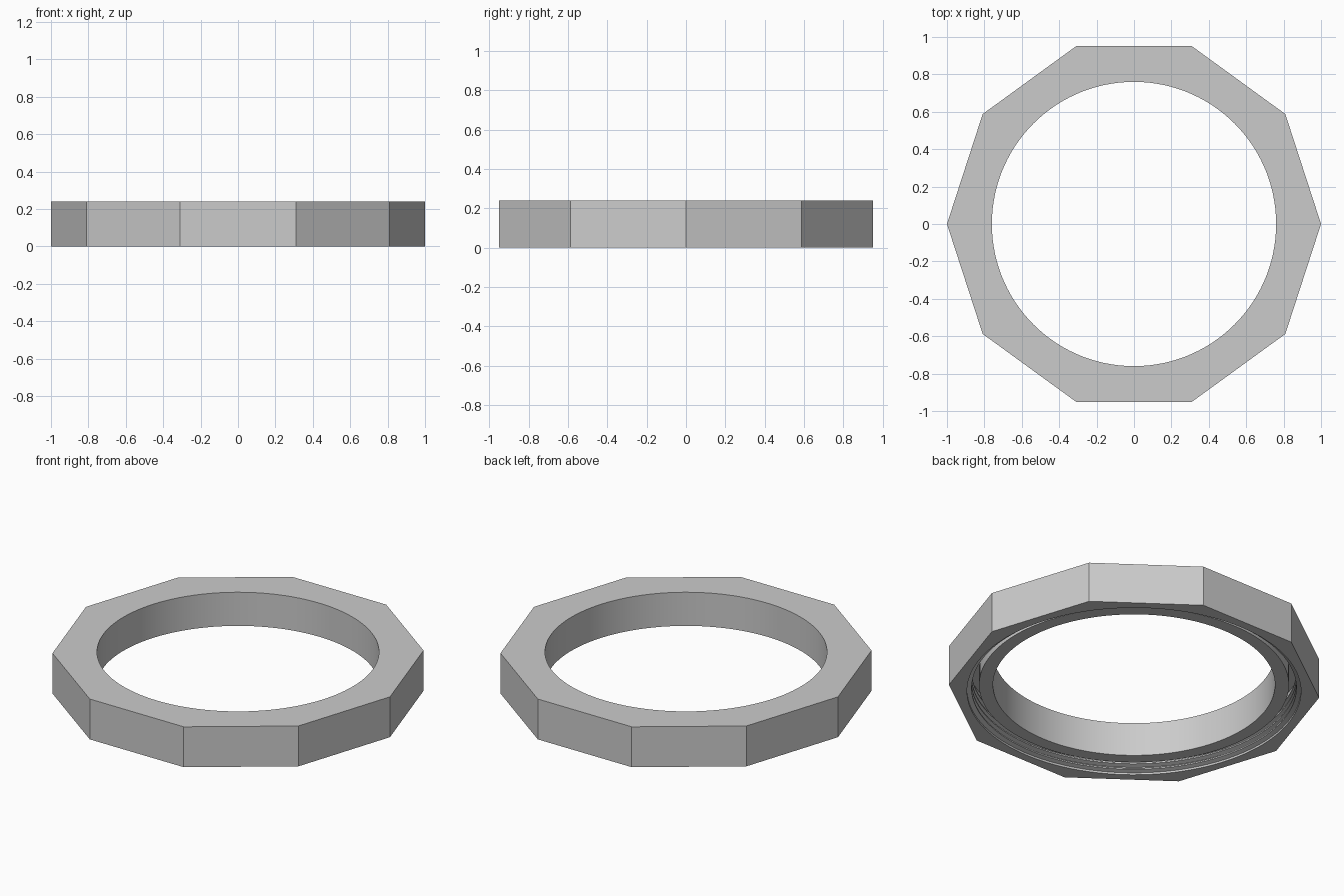
import bpy, bmesh
from math import pi, cos, sin

if "Cube" in bpy.data.objects:
    bpy.data.objects.remove(bpy.data.objects["Cube"], do_unlink=True)

SIDES, SEGMENTS = 10, 120
HEIGHT, BORE, LIP, LIP_Z, GROOVE_TOP = 0.24, 0.76, 0.835, 0.04, 0.19
ROOT, CREST, PITCH = 0.90, 0.875, 0.034

# Single grey material
grey = bpy.data.materials.new("grey")
grey.use_nodes = True
colour = (0.6, 0.6, 0.6, 1)
grey.diffuse_color = colour
grey.node_tree.nodes["Principled BSDF"].inputs["Base Color"].default_value = colour


def decagon_radius(angle):
    """Distance from the axis to the ten-sided outline."""
    step = 2 * pi / SIDES
    return cos(step / 2) / cos(angle % step - step / 2)


# Cross-section: radius None follows the ten-sided outline
profile = [(None, 0), (None, HEIGHT), (BORE, HEIGHT), (BORE, LIP_Z),
           (LIP, LIP_Z), (LIP, GROOVE_TOP), (ROOT, GROOVE_TOP)]

# Thread ridges down the outer wall of the groove
for i in reversed(range(4)):
    z = 0.012 + i * PITCH
    profile += [(ROOT, z + 0.024), (CREST, z + 0.016),
                (CREST, z + 0.008), (ROOT, z)]
profile.append((ROOT, 0))

# Sweep the closed cross-section around the axis
bm = bmesh.new()
rings = []
for s in range(SEGMENTS):
    a = 2 * pi * s / SEGMENTS
    ring = []
    for radius, z in profile:
        r = decagon_radius(a) if radius is None else radius
        ring.append(bm.verts.new((r * cos(a), r * sin(a), z)))
    rings.append(ring)
for s in range(SEGMENTS):
    here, there = rings[s], rings[(s + 1) % SEGMENTS]
    for i in range(len(profile)):
        j = (i + 1) % len(profile)
        bm.faces.new((here[i], there[i], there[j], here[j]))
bmesh.ops.recalc_face_normals(bm, faces=bm.faces)

mesh = bpy.data.meshes.new("ring_nut")
bm.to_mesh(mesh)
bm.free()
mesh.materials.append(grey)
nut = bpy.data.objects.new("ring_nut", mesh)
bpy.context.collection.objects.link(nut)

# Smooth round walls, crisp corners
bpy.ops.object.select_all(action="DESELECT")
nut.select_set(True)
bpy.context.view_layer.objects.active = nut
bpy.ops.object.shade_smooth_by_angle(angle=pi / 6)
